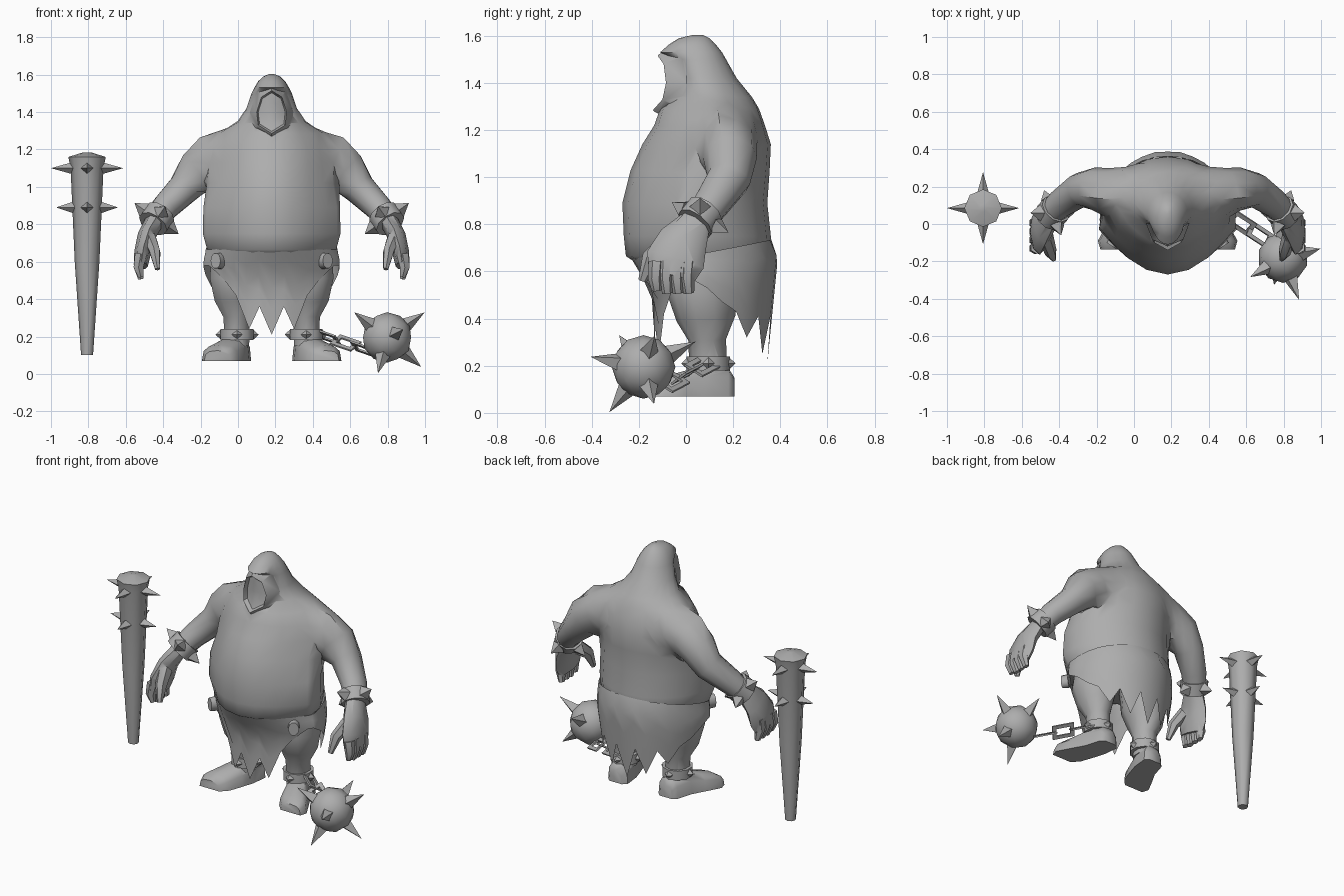
import bpy, bmesh, math
from mathutils import Vector

if "Cube" in bpy.data.objects:
    bpy.data.objects.remove(bpy.data.objects["Cube"])

CX = 0.18  # centre line of the figure
grey = bpy.data.materials.new("plain_grey")
grey.diffuse_color = (0.42, 0.42, 0.42, 1)
grey.use_nodes = True
grey.node_tree.nodes["Principled BSDF"].inputs["Base Color"].default_value = grey.diffuse_color


def make(name, verts, faces):
    """Create a mesh object with consistent normals."""
    me = bpy.data.meshes.new(name)
    me.from_pydata([tuple(v) for v in verts], [], faces)
    bm = bmesh.new()
    bm.from_mesh(me)
    bmesh.ops.recalc_face_normals(bm, faces=bm.faces)
    bm.to_mesh(me)
    bm.free()
    me.materials.append(grey)
    ob = bpy.data.objects.new(name, me)
    bpy.context.collection.objects.link(ob)
    return ob


def loft(name, rings, caps=True):
    """Skin a list of closed rings that share one point count."""
    n = len(rings[0])
    verts = [v for r in rings for v in r]
    faces = [(i * n + j, i * n + (j + 1) % n, (i + 1) * n + (j + 1) % n, (i + 1) * n + j)
             for i in range(len(rings) - 1) for j in range(n)]
    if caps:
        faces += [tuple(range(n)), tuple(range(len(verts) - n, len(verts)))]
    return make(name, verts, faces)


def join(target, parts):
    """Weld solid parts into one outer skin."""
    for ob in parts:
        mod = target.modifiers.new("union", 'BOOLEAN')
        mod.operation, mod.solver, mod.object = 'UNION', 'EXACT', ob
        bpy.context.view_layer.objects.active = target
        bpy.ops.object.modifier_apply(modifier=mod.name)
        bpy.data.objects.remove(ob)


def frame(d, ref=(0, 1, 0)):
    d = Vector(d).normalized()
    u = Vector(ref) - d * d.dot(Vector(ref))
    if u.length < 0.1:
        u = Vector((0, 0, 1)) - d * d.z
    u.normalize()
    return u, d.cross(u)


def tube(name, pts, n=8):
    """Tube through (position, radius along y, radius across)."""
    P = [Vector(p) for p, _, _ in pts]
    rings = []
    for i, (p, a, b) in enumerate(pts):
        u, v = frame(P[min(i + 1, len(P) - 1)] - P[max(i - 1, 0)])
        rings.append([P[i] + u * a * math.cos(t) + v * b * math.sin(t)
                      for t in [2 * math.pi * k / n for k in range(n)]])
    return loft(name, rings)


def spike(name, base, d, r, length):
    """Four sided spike."""
    base, d = Vector(base), Vector(d).normalized()
    u, v = frame(d)
    verts = [base + u * r, base + v * r, base - u * r, base - v * r, base + d * length]
    make(name, verts, [(0, 1, 2, 3), (0, 1, 4), (1, 2, 4), (2, 3, 4), (3, 0, 4)])


def band(name, c, d, r, half, length, base):
    """Cuff around a limb with four spikes."""
    c, d = Vector(c), Vector(d).normalized()
    tube(name, [(c - d * half, r, r), (c + d * half, r, r)], 10)
    u, v = frame(d)
    for out in (u, v, -u, -v):
        spike(name + "_spike", c + out * r * 0.93, out, base, length)


def body_point(t, z, hw, yf, yb, yc, p=1.0):
    """Point on a plan outline that is pointed at the front when p > 1."""
    s = math.sin(t)
    y = yc + (yb - yc) * s if s > 0 else yc - (yc - yf) * abs(s) ** p
    return (CX + hw * math.cos(t), y, z)


def angles(n):
    return [2 * math.pi * k / n - math.pi / 2 for k in range(n)]


# Torso with hood: height, half width, front, back, widest depth, front pointedness
body = loft("body", [[body_point(t, *r) for t in angles(20)] for r in (
    (.63, .31, -.20, .34, .03, 1.6), (.665, .345, -.255, .36, .0, 1.9),
    (.75, .368, -.264, .36, -.03, 2.1), (.89, .365, -.27, .345, -.02, 2.1),
    (1.03, .35, -.235, .355, .03, 1.9), (1.14, .34, -.185, .36, .09, 1.6),
    (1.22, .335, -.135, .335, .13, 1.3), (1.29, .29, -.11, .31, .16), (1.34, .18, -.05, .28, .12),
    (1.42, .135, -.03, .215, .07), (1.50, .108, -.05, .17, .05), (1.53, .093, -.11, .153, .05),
    (1.565, .072, -.07, .125, .04), (1.59, .045, -.03, .10, .04), (1.604, .012, .03, .07, .05))])

# Hood rim and recessed face
half = [(0, 1.515, -.12), (.055, 1.48, -.095), (.08, 1.40, -.085), (.072, 1.33, -.1), (0, 1.285, -.14)]
outline = half + [(-x, z, y) for x, z, y in half[3:0:-1]]


def rim(scale, dy):
    return [(CX + x * scale, y + dy, 1.4 + (z - 1.4) * scale) for x, z, y in outline]


hood = loft("hood_rim", [rim(1.45, .09), rim(1.06, .006), rim(1.0, 0), rim(.9, .03),
                         [(CX + x * .4, -.082, 1.4 + (z - 1.4) * .5) for x, z, y in outline]])
skin = [hood]

# Ragged skirt, hem heights from front centre to back centre
hem = [.21, .36, .24, .42, .50, .55, .58, .58, .57, .53, .47, .43, .32, .41, .25, .41, .21]
rows = []
for t in (0, .2, .45, .7, 1):
    row = []
    for k, a in enumerate(angles(32)):
        s, h = math.sin(a), hem[min(k, 32 - k)]
        top = .668 + .067 * max(s, 0)
        z = top + (h - top) * t
        f = min(1, max(0, (.66 - z) / .16))
        hw = .352 + .012 * min(1, f * 3) - .16 * max(0, .55 - z)
        back = .362 + .45 * max(0, .735 - z) if z > .67 else .391 - .1 * (.67 - z)
        row.append(body_point(a, z, hw, -.24 + .105 * f, back, .02, 1.7))
    rows.append(row)
loft("ragged_skirt", rows, caps=False)

for s in (-1, 1):
    def P(x, y, z):
        return Vector((CX + s * x, y, z))

    # Belt discs
    tube("belt_disc", [(P(.275, -.08, .605), .035, .045), (P(.30, -.118, .605), .032, .042)], 10)

    # Arms
    skin.append(tube("arm", [
        (P(.06, .16, 1.14), .17, .185), (P(.23, .17, 1.165), .15, .155),
        (P(.32, .18, 1.145), .135, .142), (P(.39, .187, 1.085), .115, .124),
        (P(.47, .18, .99), .095, .09), (P(.57, .11, .89), .08, .075),
        (P(.63, .05, .81), .07, .065)], 10))
    band("wrist_band", P(.615, .06, .83), (s * .07, -.08, -.10), .085, .04, .065, .045)

    # Hands
    skin.append(tube("palm", [(P(.625, .045, .82), .065, .05), (P(.67, -.01, .735), .105, .048),
                              (P(.69, -.045, .65), .125, .045), (P(.70, -.06, .58), .10, .038)]))
    for k in range(4):
        y = -.125 + .045 * k
        skin.append(tube("finger", [(P(.70, y, .64), .034, .036), (P(.712, y - .005, .57), .031, .03),
                                    (P(.70, y + .002, .508 + .012 * (k == 0)), .023, .016)], 6))
    skin.append(tube("thumb", [(P(.65, -.07, .72), .05, .038), (P(.625, -.15, .655), .04, .032),
                               (P(.61, -.185, .56), .018, .015)], 6))

    # Legs and ankle cuffs
    leg = tube("leg", [(P(.18, .09, .64), .16, .15), (P(.20, .07, .5), .15, .138),
                       (P(.20, .085, .4), .125, .11), (P(.187, .09, .31), .08, .075),
                       (P(.185, .095, .15), .08, .068)], 10)
    band("ankle_band", P(.185, .095, .21), (0, 0, 1), .092, .03, .03, .028)

    # Feet: depth, sideways centre, half width, height
    foot = []
    for y, x, w, h in ((.205, .18, .045, .08), (.18, .18, .07, .12), (.08, .20, .08, .135),
                       (0, .235, .09, .11), (-.09, .275, .098, .085), (-.135, .29, .07, .055)):
        ring = [P(x + w * math.copysign(abs(math.cos(a)) ** .7, math.cos(a)), y,
                  .07 + h * max(0, math.sin(a)) ** .7)
                for a in [math.pi * k / 6 for k in range(7)]]
        foot.append(ring)
    join(leg, [loft("foot", foot)])

# One skin for torso, hood, arms and hands, with softened shoulders
join(body, skin)
bm = bmesh.new()
bm.from_mesh(body.data)


def shoulder():
    return [v for v in bm.verts if .16 < abs(v.co.x - CX) < .38 and .96 < v.co.z < 1.36]


bmesh.ops.remove_doubles(bm, verts=shoulder(), dist=.018)
for i in range(3):
    bmesh.ops.smooth_vert(bm, verts=shoulder(), factor=.4, use_axis_x=True, use_axis_y=True,
                          use_axis_z=True)
bm.to_mesh(body.data)
bm.free()

# Spiked ball
C = Vector((.797, -.18, .195))
bm = bmesh.new()
bmesh.ops.create_icosphere(bm, subdivisions=2, radius=.135)
me = bpy.data.meshes.new("spiked_ball")
bm.to_mesh(me)
bm.free()
me.materials.append(grey)
ball = bpy.data.objects.new("spiked_ball", me)
ball.location = C
bpy.context.collection.objects.link(ball)
for d in ((.21, .05, .14), (.185, .045, -.16), (-.047, -.14, -.185), (.08, -.21, .04),
          (-.17, -.1, .13), (0, .215, .105)):
    d = Vector(d).normalized()
    spike("ball_spike", C + d * .115, d, .042, .13)

# Chain of flat rectangular links, each turned against the next
a, b = Vector((.43, .10, .215)), Vector((.72, -.09, .115))
d = (b - a).normalized()
side, up = frame(d, (.5, .85, 0))
for k in range(3):
    c = a + (b - a) * (k + .5) / 3
    w = (side + up * (.6 if k % 2 else -.6)).normalized()
    thick = d.cross(w) * .005

    def rect(l, h, o):
        return [c + d * l * i + w * h * j + o for i, j in ((-1, -1), (1, -1), (1, 1), (-1, 1))]
    loft("chain_link", [rect(.07, .048, thick), rect(.045, .025, thick), rect(.045, .025, -thick),
                        rect(.07, .048, -thick), rect(.07, .048, thick)], caps=False)

# Club with two rings of spikes
K = Vector((-.807, .085, 0))
tube("club", [(K + Vector((0, 0, z)), r, r) for z, r in
              ((.1, .032), (.6, .066), (1.10, .088), (1.16, .1), (1.185, .02))], 8)
for z, r, reach in ((1.10, .075, .193), (.89, .068, .165)):
    for k in range(4):
        t = k * math.pi / 2
        out = Vector((math.cos(t), math.sin(t), 0))
        spike("club_spike", K + Vector((0, 0, z)) + out * r, out, .033, reach - r)

# Smooth shading with sharp edges kept
bpy.ops.object.select_all(action='SELECT')
bpy.context.view_layer.objects.active = ball
bpy.ops.object.shade_smooth_by_angle(angle=math.radians(50))
